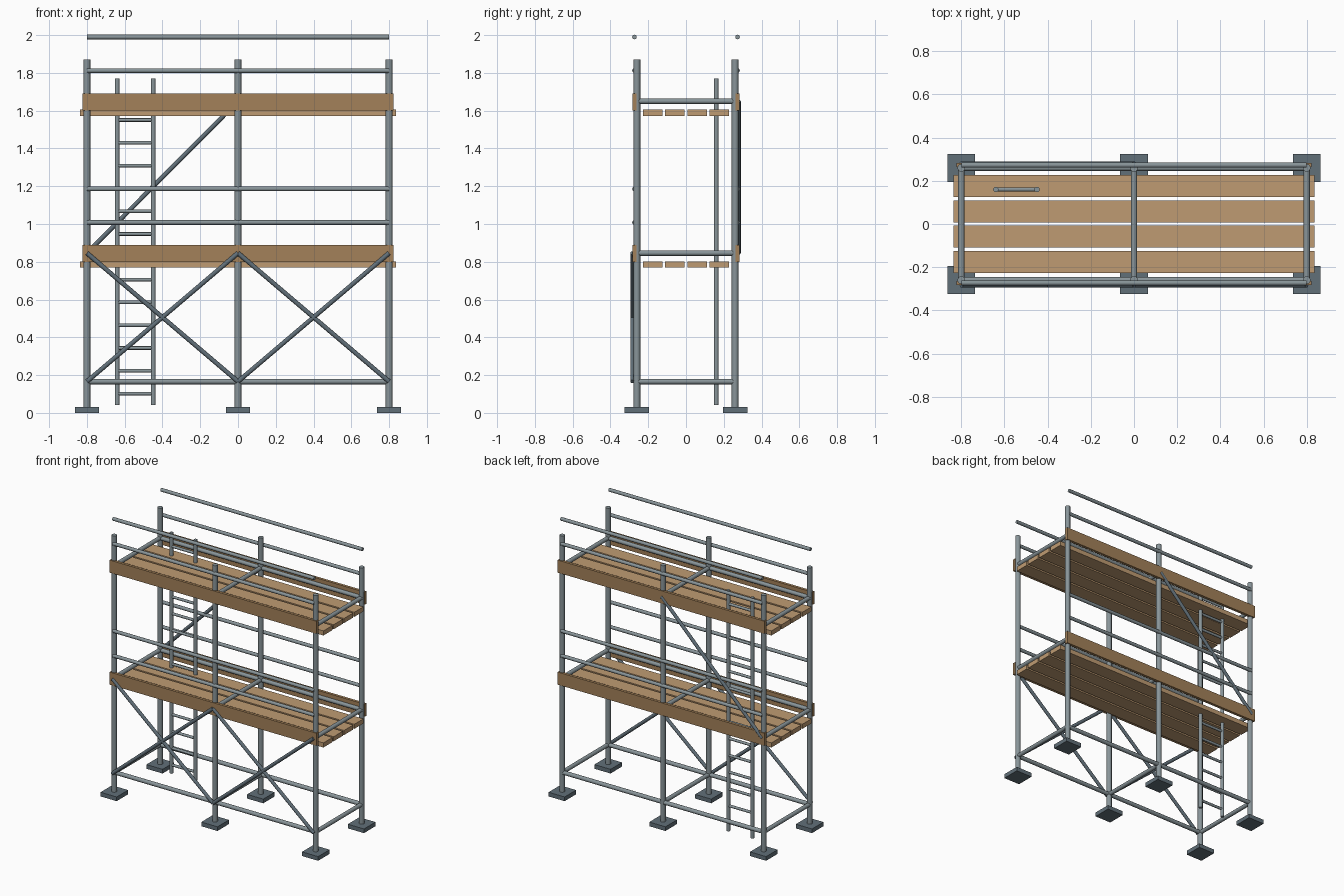
import bpy, math
from mathutils import Vector

if "Cube" in bpy.data.objects:
    bpy.data.objects.remove(bpy.data.objects["Cube"])


def material(name, rgb):
    m = bpy.data.materials.new(name)
    m.diffuse_color = (*rgb, 1)
    m.use_nodes = True
    m.node_tree.nodes["Principled BSDF"].inputs["Base Color"].default_value = m.diffuse_color
    return m


STEEL = material("steel", (0.25, 0.30, 0.32))
DARK = material("dark_steel", (0.12, 0.16, 0.19))
PLANK = material("plank_wood", (0.52, 0.33, 0.17))
BOARD = material("board_wood", (0.37, 0.22, 0.10))


def tube(name, a, b, r, mat=STEEL):
    a, b = Vector(a), Vector(b)
    d = b - a
    bpy.ops.mesh.primitive_cylinder_add(vertices=12, radius=r, depth=d.length, location=(a + b) / 2)
    o = bpy.context.object
    o.name = name
    o.rotation_euler = d.to_track_quat('Z', 'Y').to_euler()
    o.data.materials.append(mat)
    bpy.ops.object.shade_smooth_by_angle(angle=math.radians(40))
    return o


def box(name, centre, size, mat):
    bpy.ops.mesh.primitive_cube_add(size=1, location=centre)
    o = bpy.context.object
    o.name = name
    o.scale = size
    bpy.ops.object.transform_apply(location=False, rotation=False, scale=True)
    o.data.materials.append(mat)
    return o


XS = (-0.8, 0, 0.8)
HX, HY = 0.8, 0.26
BASE, LOW, HIGH = 0.166, 0.846, 1.65

# Posts on base plates
for x in XS:
    for y in (-HY, HY):
        box("base_plate", (x, y, 0.015), (0.128, 0.13, 0.03), DARK)
        tube("post", (x, y, 0.015), (x, y, 1.87), 0.018)

# Ledgers along the length and transoms across
for z in (BASE, LOW, HIGH):
    for y in (-HY, HY):
        tube("ledger", (-HX, y, z), (HX, y, z), 0.0145)
    for x in XS:
        tube("transom", (x, -HY, z), (x, HY, z), 0.0145)

# Decks, toe boards and guard rails
for z in (LOW, HIGH):
    for i in range(4):
        y = (i - 1.5) * 0.117
        box("deck_plank", (0, y, z - 0.061), (1.674, 0.103, 0.033), PLANK)
    for y in (-0.273, 0.273):
        box("toe_board", (0, y, z - 0.003), (1.644, 0.02, 0.09), BOARD)
        for dz in (0.162, 0.34):
            tube("guard_rail", (-HX, y, z + dz), (HX, y, z + dz), 0.0122)

# Crossed braces on the lower front bays
for x0 in (-0.8, 0):
    for za, zb in ((BASE, LOW), (LOW, BASE)):
        tube("front_brace", (x0, -0.283, za), (x0 + 0.8, -0.283, zb), 0.012, DARK)

# Single brace on the upper back bay
tube("back_brace", (-0.8, 0.278, LOW), (0, 0.278, HIGH), 0.012, DARK)

# Ladder
for x in (-0.64, -0.449):
    tube("ladder_stile", (x, 0.16, 0.043), (x, 0.16, 1.77), 0.0125)
for i in range(14):
    z = 0.102 + 0.1207 * i
    tube("ladder_rung", (-0.64, 0.16, z), (-0.449, 0.16, z), 0.0095)
